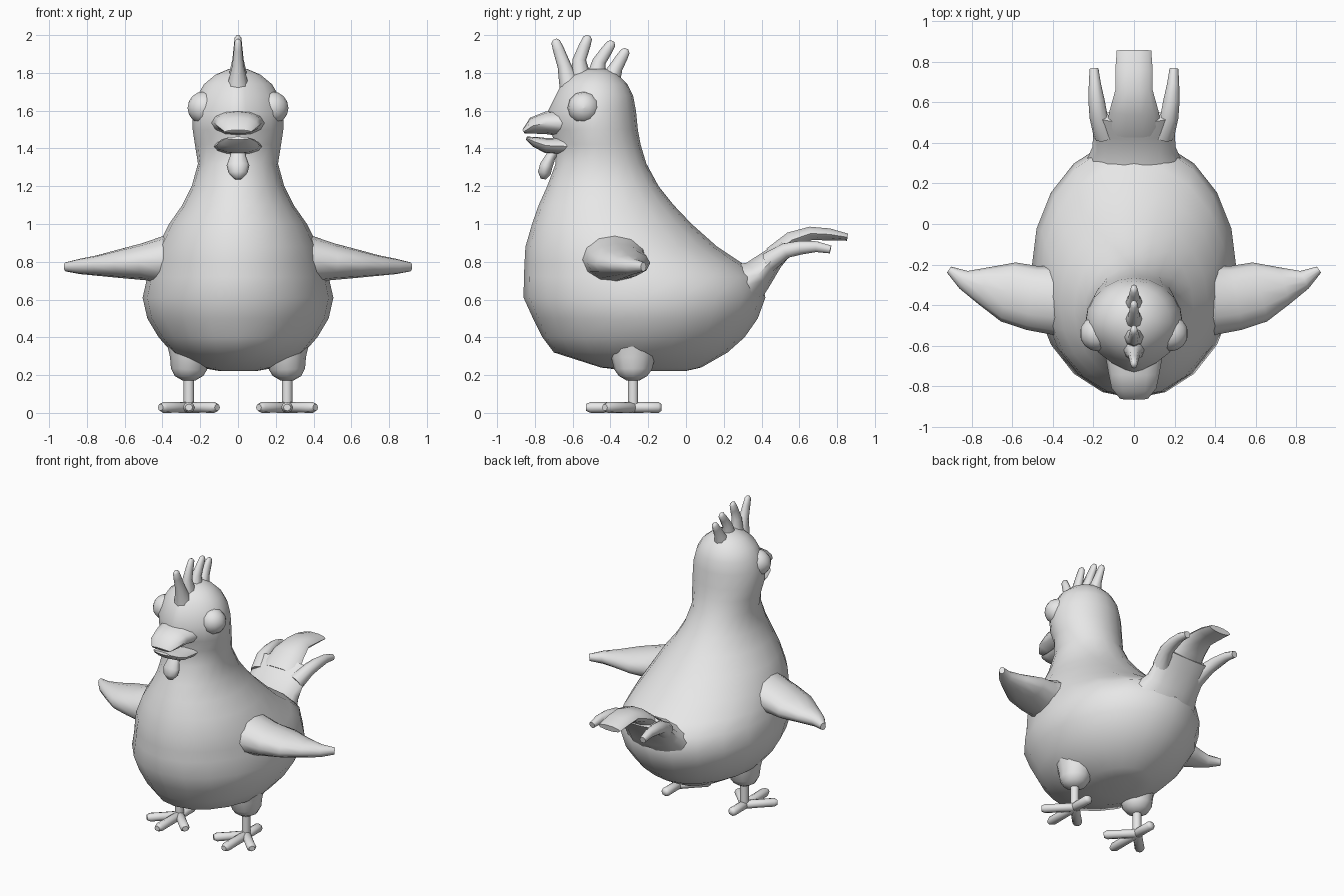
import bpy, bmesh, math
from mathutils import Vector

grey = bpy.data.materials.new("plain grey")
grey.diffuse_color = (0.8, 0.8, 0.8, 1)
X, Y, Z = Vector((1, 0, 0)), Vector((0, 1, 0)), Vector((0, 0, 1))


def loft(name, rings, angle=60):
    """Skin a list of point rings and cap both ends."""
    bm = bmesh.new()
    rows = [[bm.verts.new(p) for p in ring] for ring in rings]
    n = len(rows[0])
    for a, b in zip(rows, rows[1:]):
        for i in range(n):
            j = (i + 1) % n
            bm.faces.new((a[i], a[j], b[j], b[i]))
    bm.faces.new(rows[0][::-1])
    bm.faces.new(rows[-1])
    bmesh.ops.recalc_face_normals(bm, faces=bm.faces[:])
    me = bpy.data.meshes.new(name)
    bm.to_mesh(me)
    bm.free()
    me.materials.append(grey)
    ob = bpy.data.objects.new(name, me)
    bpy.context.collection.objects.link(ob)
    bpy.ops.object.select_all(action='DESELECT')
    ob.select_set(True)
    bpy.context.view_layer.objects.active = ob
    bpy.ops.object.shade_smooth_by_angle(angle=math.radians(angle))
    return ob


def tube(name, pts, side, n=10, flip=1):
    """Elliptical tube; pts are (x, y, z, radius along side, other radius)."""
    cs = [Vector((p[0] * flip, p[1], p[2])) for p in pts]
    rings = []
    for k, c in enumerate(cs):
        t = (cs[min(k + 1, len(cs) - 1)] - cs[max(k - 1, 0)]).normalized()
        v = t.cross(side).normalized()
        u = v.cross(t).normalized()
        rings.append([c + u * pts[k][3] * math.cos(a) + v * pts[k][4] * math.sin(a)
                      for a in (2 * math.pi * i / n for i in range(n))])
    return loft(name, rings)


# body, neck and head: z, front y, back y, half width
profile = [(.222, -.30, .00, .10), (.24, -.45, .08, .20), (.32, -.70, .22, .35),
           (.40, -.76, .31, .42), (.50, -.81, .38, .48), (.61, -.86, .42, .505),
           (.72, -.858, .40, .48), (.79, -.855, .30, .46), (.88, -.85, .165, .425),
           (1.0, -.815, .03, .365), (1.1, -.78, -.065, .295), (1.2, -.735, -.145, .245),
           (1.32, -.69, -.21, .212), (1.42, -.69, -.24, .228), (1.5, -.72, -.255, .24),
           (1.6, -.73, -.265, .24), (1.68, -.69, -.28, .215), (1.74, -.66, -.31, .18),
           (1.79, -.60, -.36, .12), (1.82, -.53, -.42, .05)]
rings = []
for z, f, b, w in profile:
    ring = []
    for i in range(20):
        a = 2 * math.pi * i / 20
        c, s = math.cos(a), math.sin(a)
        if z > 1.35 and s < 0:      # face narrows towards the beak
            c = math.copysign(abs(c) ** 1.5, c)
        ring.append(Vector((w * c, (f + b) / 2 + (b - f) / 2 * s, z)))
    rings.append(ring)
loft("body", rings, 80)

# beak and wattle
tube("upper_beak", [(0, -.60, 1.535, .15, .08), (0, -.74, 1.535, .125, .06),
                    (0, -.81, 1.52, .11, .045), (0, -.86, 1.488, .07, .012)], X, 12)
tube("lower_beak", [(0, -.60, 1.41, .13, .05), (0, -.74, 1.415, .115, .04),
                    (0, -.80, 1.435, .10, .028), (0, -.845, 1.455, .06, .008)], X, 12)
tube("wattle", [(0, -.68, 1.42, .04, .03), (0, -.715, 1.36, .042, .028),
                (0, -.74, 1.31, .06, .036), (0, -.75, 1.27, .05, .036),
                (0, -.755, 1.238, .02, .015)], X)

# comb with four curved points
comb = [((-.61, 1.72), (-.645, 1.84), (-.69, 1.965)),
        ((-.55, 1.74), (-.565, 1.87), (-.52, 1.985)),
        ((-.48, 1.74), (-.46, 1.86), (-.395, 1.955)),
        ((-.41, 1.74), (-.37, 1.83), (-.32, 1.915))]
for k, (a, b, c) in enumerate(comb):
    m = [b[i] * .35 + c[i] * .65 for i in (0, 1)]
    tube(f"comb_point_{k + 1}", [(0, *a, .06, .06), (0, *b, .03, .036), (0, *m, .022, .03),
                                 (0, *c, .018, .024),
                                 (0, c[0] + (c[0] - m[0]) * .3, c[1] + .013, .008, .01)], X, 8)

# tail base and middle feather
tube("tail_base", [(0, .18, .60, .28, .17), (0, .30, .67, .24, .135), (0, .38, .73, .205, .09),
                   (0, .46, .815, .20, .062), (0, .53, .875, .19, .045)], X, 14)
tube("tail_middle_feather", [(0, .46, .83, .14, .055), (0, .56, .915, .12, .048),
                             (0, .66, .95, .092, .038), (0, .76, .945, .092, .033),
                             (0, .855, .93, .085, .02)], X)

for side, s in (("right", 1), ("left", -1)):
    # outer tail feathers
    tube(f"tail_feather_{side}", [(.14, .44, .80, .06, .055), (.175, .53, .86, .045, .042),
                                  (.185, .61, .875, .04, .038), (.193, .69, .88, .03, .03),
                                  (.197, .765, .865, .022, .022)], X, flip=s)
    # wings
    tube(f"wing_{side}", [(.28, -.375, .80, .21, .18), (.40, -.375, .81, .17, .125),
                          (.50, -.365, .80, .16, .098), (.62, -.335, .79, .15, .077),
                          (.74, -.305, .78, .095, .055), (.84, -.275, .775, .048, .04),
                          (.912, -.225, .773, .018, .024)], Y, 12, s)
    # eyes
    rings = []
    for k in range(9):
        t = math.pi * (k + .02) / 8.04
        rings.append([Vector((s * .18, -.54, 1.615)) + .087 * Vector((
            s * math.cos(t), math.sin(t) * math.cos(a), math.sin(t) * math.sin(a)))
            for a in (2 * math.pi * i / 12 for i in range(12))])
    loft(f"eye_{side}", rings)
    # thigh, shin
    tube(f"thigh_{side}", [(.25, -.28, .42, .14, .15), (.255, -.28, .29, .105, .115),
                           (.26, -.28, .23, .095, .10), (.26, -.28, .195, .075, .075),
                           (.26, -.28, .172, .035, .035)], X, 12, s)
    tube(f"shin_{side}", [(.26, -.28, .22, .028, .028), (.26, -.28, .02, .028, .028)], X, 10, s)
    # toes: three forward, one back
    for toe, dx, dy in (("front", 0, -.25), ("outer", .15, -.15),
                        ("inner", -.15, -.15), ("back", 0, .15)):
        pts = [(.26 + dx * f, -.28 + dy * f, .029, r, r * 1.1)
               for f, r in ((-.08, .02), (0, .029), (.5, .028), (.9, .029), (1, .018))]
        tube(f"{toe}_toe_{side}", pts, Z, 8, s)
